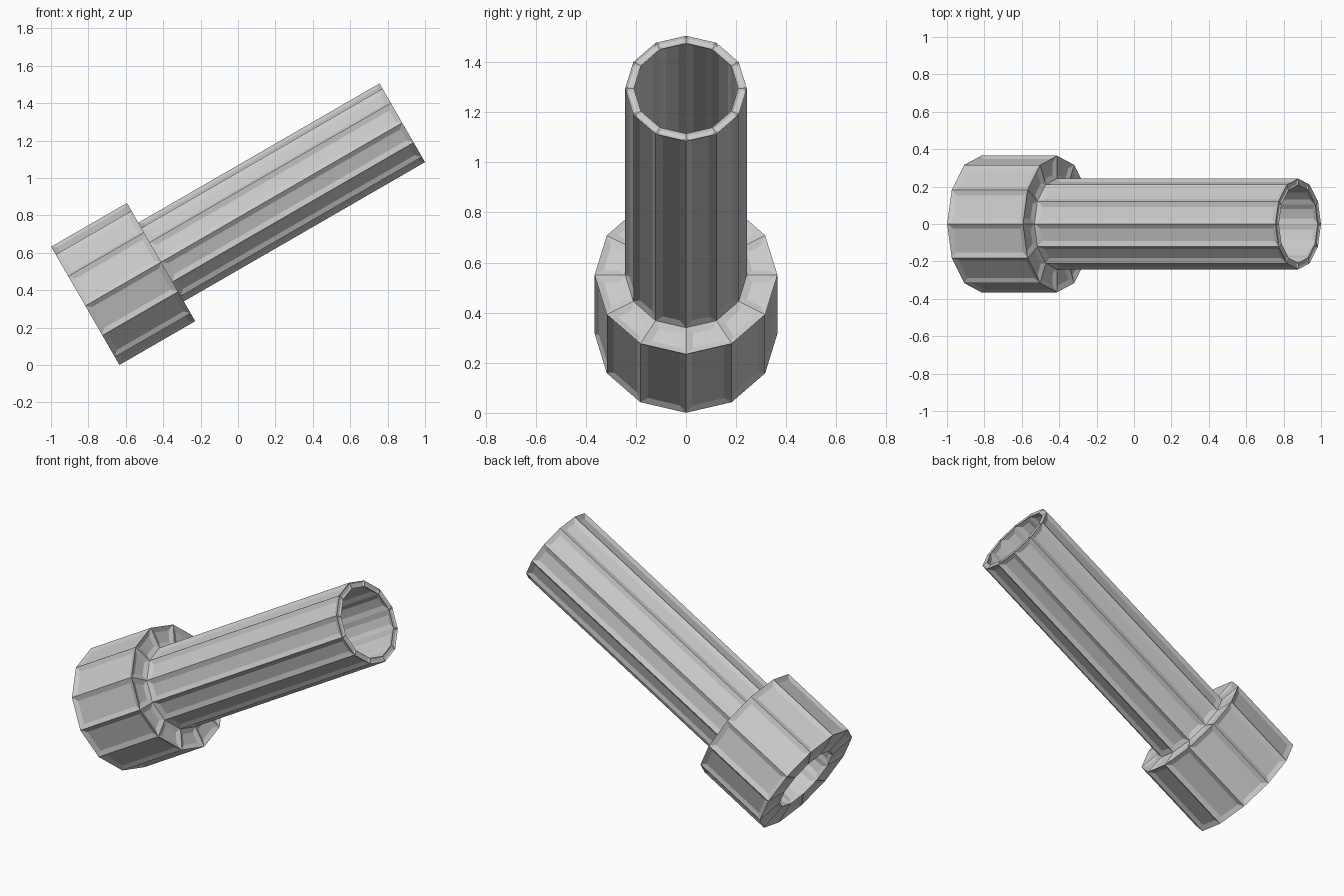
import bpy
import bmesh
from math import cos, sin, pi, radians
from mathutils import Matrix

cube = bpy.data.objects.get("Cube")
if cube:
    bpy.data.objects.remove(cube, do_unlink=True)

SIDES = 12
BORE, TUBE, COLLAR = 0.208, 0.243, 0.365
COLLAR_LEN, LENGTH = 0.468, 1.957

# One plain grey for the whole fitting
grey = bpy.data.materials.new("plain grey")
grey.use_nodes = True
colour = (0.6, 0.6, 0.6, 1)
grey.diffuse_color = colour
grey.node_tree.nodes["Principled BSDF"].inputs["Base Color"].default_value = colour

# Closed wall section (radius, height along the axis)
section = [(BORE, 0), (COLLAR, 0), (COLLAR, COLLAR_LEN),
           (TUBE, COLLAR_LEN), (TUBE, LENGTH), (BORE, LENGTH)]

# Revolve the section into a faceted hollow tube with a thick collar
bm = bmesh.new()
rings = []
for radius, height in section:
    angles = [2 * pi * i / SIDES for i in range(SIDES)]
    rings.append([bm.verts.new((radius * cos(a), radius * sin(a), height)) for a in angles])

rim, panels = [], []
for k, ring in enumerate(rings):
    following = rings[(k + 1) % len(rings)]
    for i in range(SIDES):
        j = (i + 1) % SIDES
        face = bm.faces.new((ring[i], ring[j], following[j], following[i]))
        (rim if k == 4 else panels).append(face)
bmesh.ops.recalc_face_normals(bm, faces=bm.faces)

# Sink a shallow panel into every facet, leaving raised ribs on the edges
for faces, border, depth in ((panels, 0.028, -0.011), (rim, 0.009, -0.005)):
    bmesh.ops.inset_individual(bm, faces=faces, thickness=border, depth=depth,
                               use_even_offset=True)

# Lean the axis up towards +x
lean = Matrix.Translation((-0.8165, 0, 0.3165)) @ Matrix.Rotation(radians(60), 4, 'Y')
bmesh.ops.transform(bm, matrix=lean, verts=bm.verts)

mesh = bpy.data.meshes.new("collared_tube")
bm.to_mesh(mesh)
bm.free()
mesh.materials.append(grey)
tube = bpy.data.objects.new("collared_tube", mesh)
bpy.context.collection.objects.link(tube)
